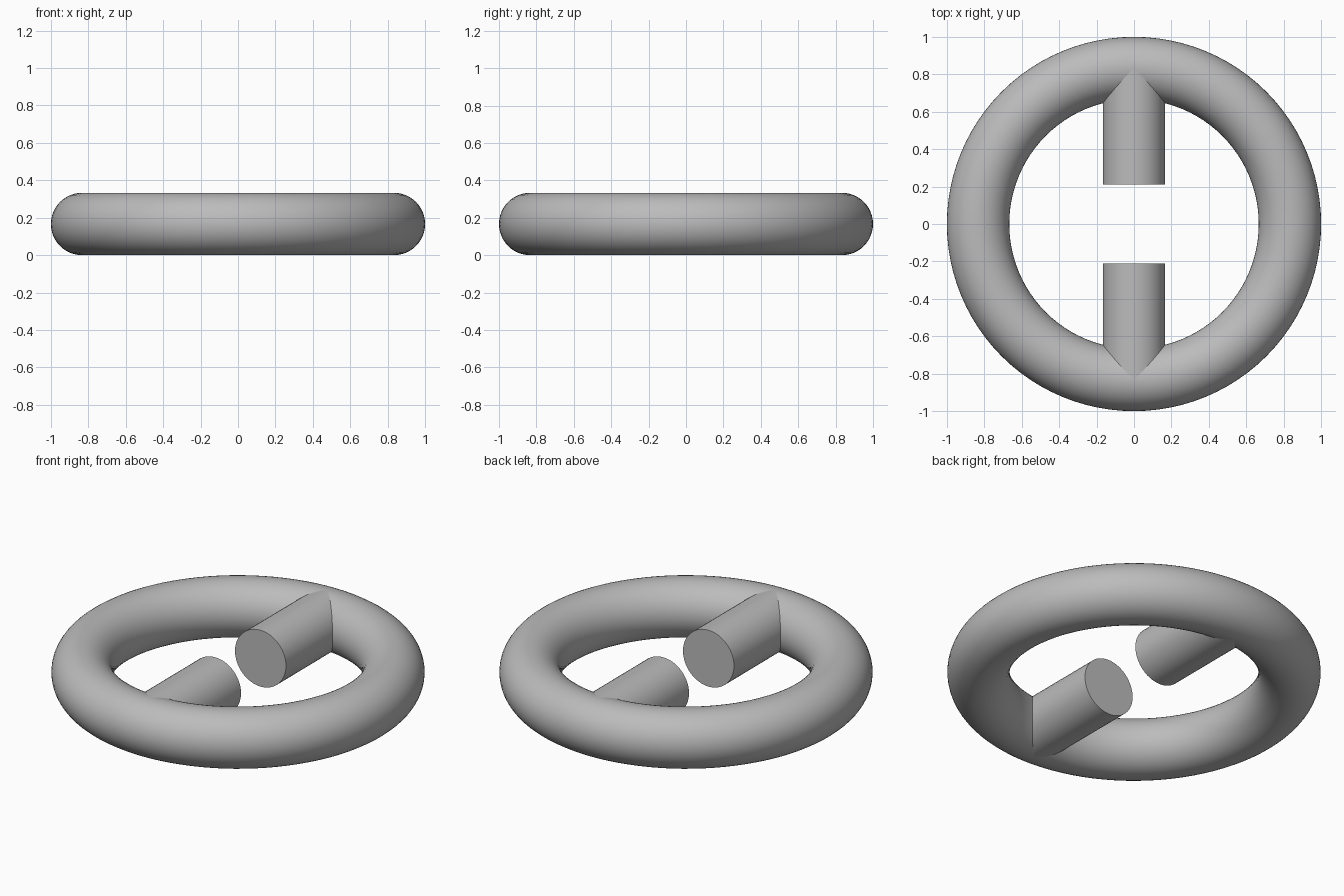
import bpy
import math

if "Cube" in bpy.data.objects:
    bpy.data.objects.remove(bpy.data.objects["Cube"])

MAJOR, MINOR = 0.8333, 0.1667   # ring centreline and tube radius
INNER_END = 0.21                # distance of each peg's free end from the centre

grey = bpy.data.materials.new("plain grey")
grey.diffuse_color = (0.5, 0.5, 0.5, 1)
grey.use_nodes = True
grey.node_tree.nodes["Principled BSDF"].inputs["Base Color"].default_value = grey.diffuse_color


def finish(name):
    obj = bpy.context.object
    obj.name = name
    obj.data.materials.append(grey)
    bpy.ops.object.shade_smooth_by_angle(angle=math.radians(40))


# Round ring lying flat
bpy.ops.mesh.primitive_torus_add(major_radius=MAJOR, minor_radius=MINOR,
                                 major_segments=96, minor_segments=48,
                                 location=(0, 0, MINOR))
finish("ring")

# Two pegs pointing inward from the ring's centreline
for name, side in (("front_peg", -1), ("back_peg", 1)):
    bpy.ops.mesh.primitive_cylinder_add(
        vertices=48, radius=MINOR, depth=MAJOR - INNER_END,
        location=(0, side * (MAJOR + INNER_END) / 2, MINOR),
        rotation=(math.pi / 2, 0, 0))
    finish(name)
